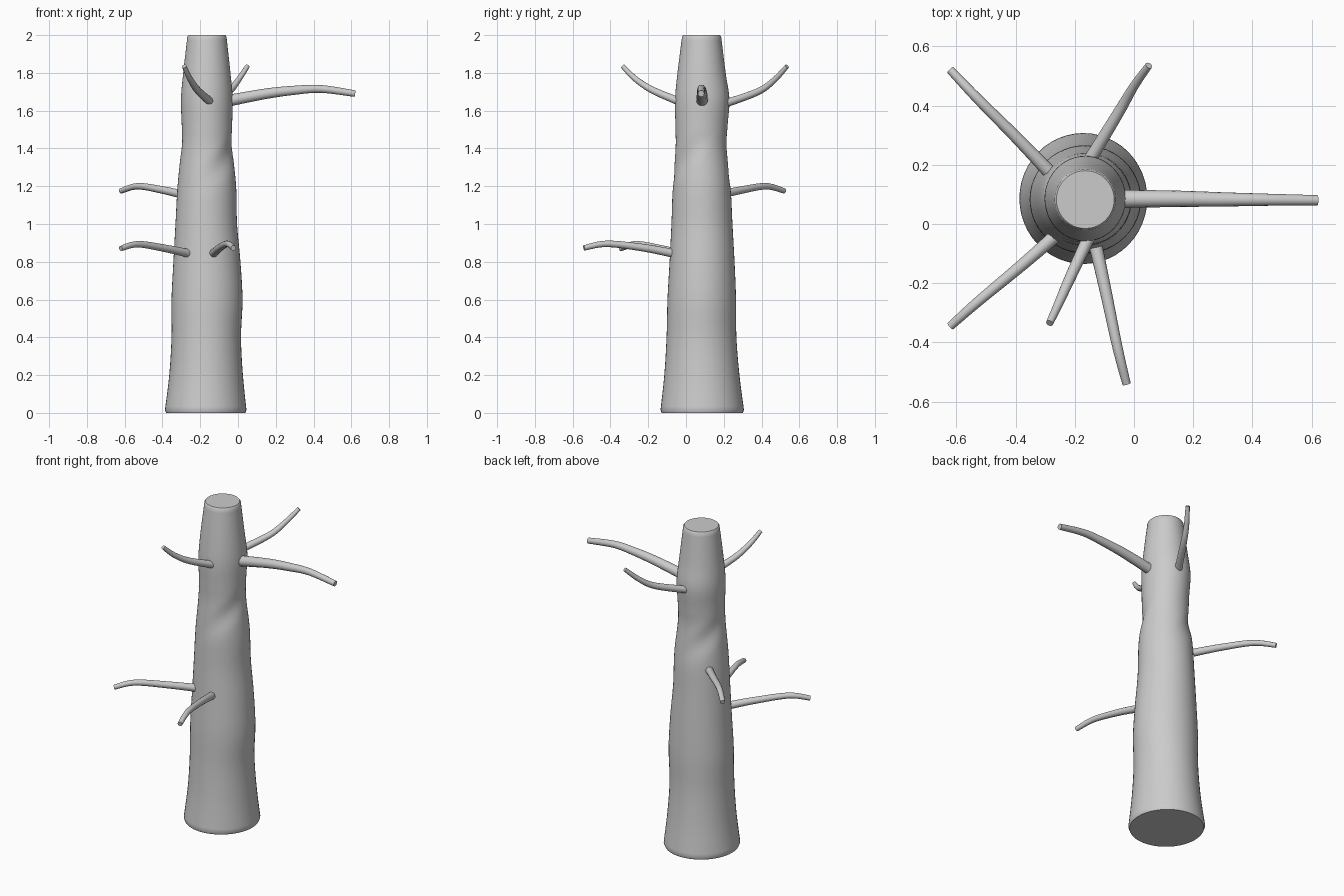
import bpy, bmesh, math
from mathutils import Vector

if "Cube" in bpy.data.objects:
    bpy.data.objects.remove(bpy.data.objects["Cube"])


def smooth_rows(rows, steps):
    """Catmull-Rom interpolation through rows of numbers."""
    out = []
    n = len(rows)
    for i in range(n - 1):
        a, b, c, d = (rows[min(max(k, 0), n - 1)] for k in (i - 1, i, i + 1, i + 2))
        for s in range(steps):
            t = s / steps
            out.append([0.5 * (2 * q + (r - p) * t + (2 * p - 5 * q + 4 * r - w) * t * t
                               + (3 * q - p - 3 * r + w) * t ** 3)
                        for p, q, r, w in zip(a, b, c, d)])
    out.append(list(rows[-1]))
    return out


def loft(name, rings):
    """Skin closed rings of points and cap both ends."""
    bm = bmesh.new()
    vs = [[bm.verts.new(p) for p in ring] for ring in rings]
    n = len(vs[0])
    for a, b in zip(vs, vs[1:]):
        for i in range(n):
            j = (i + 1) % n
            bm.faces.new((a[i], a[j], b[j], b[i]))
    bm.faces.new(vs[0][::-1])
    bm.faces.new(vs[-1])
    bmesh.ops.recalc_face_normals(bm, faces=bm.faces)
    me = bpy.data.meshes.new(name)
    bm.to_mesh(me)
    bm.free()
    ob = bpy.data.objects.new(name, me)
    bpy.context.collection.objects.link(ob)
    bpy.ops.object.select_all(action='DESELECT')
    ob.select_set(True)
    bpy.context.view_layer.objects.active = ob
    bpy.ops.object.shade_smooth_by_angle(angle=math.radians(35))
    return ob


# Trunk: z, left, right, front, back extents
profile = [
    (0.015, -.387, .045, -.135, .307), (0.2, -.364, .026, -.115, .283),
    (0.4, -.352, .016, -.103, .267), (0.6, -.352, .024, -.098, .265),
    (0.8, -.342, .013, -.087, .257), (1.0, -.331, -.005, -.077, .246),
    (1.2, -.320, -.010, -.070, .236), (1.4, -.301, -.030, -.055, .215),
    (1.52, -.298, -.031, -.056, .220), (1.66, -.302, -.028, -.058, .230),
    (1.8, -.290, -.040, -.045, .210), (1.992, -.268, -.061, -.021, .186)]


def trunk_ring(row, inset=0.0, z=None):
    h, l, r, f, b = row
    pts = []
    for i in range(48):
        a = 2 * math.pi * i / 48
        # shallow twisted groove below the upper branches
        wave = max(0, math.cos(2 * (a + math.radians(45) - 6 * (h - 1.34))))
        k = 1 - 0.08 * wave ** 2 * math.exp(-((h - 1.34) / 0.1) ** 2)
        pts.append(((l + r) / 2 + ((r - l) / 2 - inset) * k * math.cos(a),
                    (f + b) / 2 + ((b - f) / 2 - inset) * k * math.sin(a),
                    h if z is None else z))
    return pts


rows = smooth_rows(profile, 6)
loft("trunk", [trunk_ring(rows[0], 0.006, 0.0)] + [trunk_ring(r) for r in rows]
     + [trunk_ring(rows[-1], 0.006, 2.0)])


# Branches: tapered, bent tubes
def branch(name, path, r0, r1):
    pts = [Vector(p) for p in smooth_rows(path, 6)]
    rings = []
    for i, p in enumerate(pts):
        d = (pts[min(i + 1, len(pts) - 1)] - pts[max(i - 1, 0)]).normalized()
        side = d.cross(Vector((0, 0, 1))).normalized()
        up = side.cross(d)
        r = r0 + (r1 - r0) * i / (len(pts) - 1)
        rings.append([p + r * (math.cos(t) * side + math.sin(t) * up)
                      for t in (2 * math.pi * k / 16 for k in range(16))])
    loft(name, rings)


branch("upper_right_branch", [(-.04, .085, 1.655), (.15, .085, 1.69), (.3, .083, 1.708),
                              (.44, .082, 1.715), (.62, .08, 1.69)], .031, .017)
branch("upper_back_branch", [(-.15, .215, 1.64), (-.05, .38, 1.70),
                             (.0, .465, 1.76), (.05, .535, 1.835)], .022, .012)
branch("upper_front_branch", [(-.15, -.04, 1.65), (-.215, -.18, 1.71),
                              (-.255, -.27, 1.77), (-.285, -.335, 1.835)], .022, .012)
branch("middle_back_branch", [(-.29, .18, 1.155), (-.4, .295, 1.18),
                              (-.53, .425, 1.20), (-.62, .52, 1.175)], .023, .014)
branch("lower_left_branch", [(-.265, -.04, .845), (-.38, -.14, .87),
                             (-.53, -.265, .893), (-.62, -.345, .87)], .023, .014)
branch("lower_front_branch", [(-.13, -.07, .845), (-.095, -.23, .875),
                              (-.055, -.42, .895), (-.025, -.54, .873)], .023, .014)
